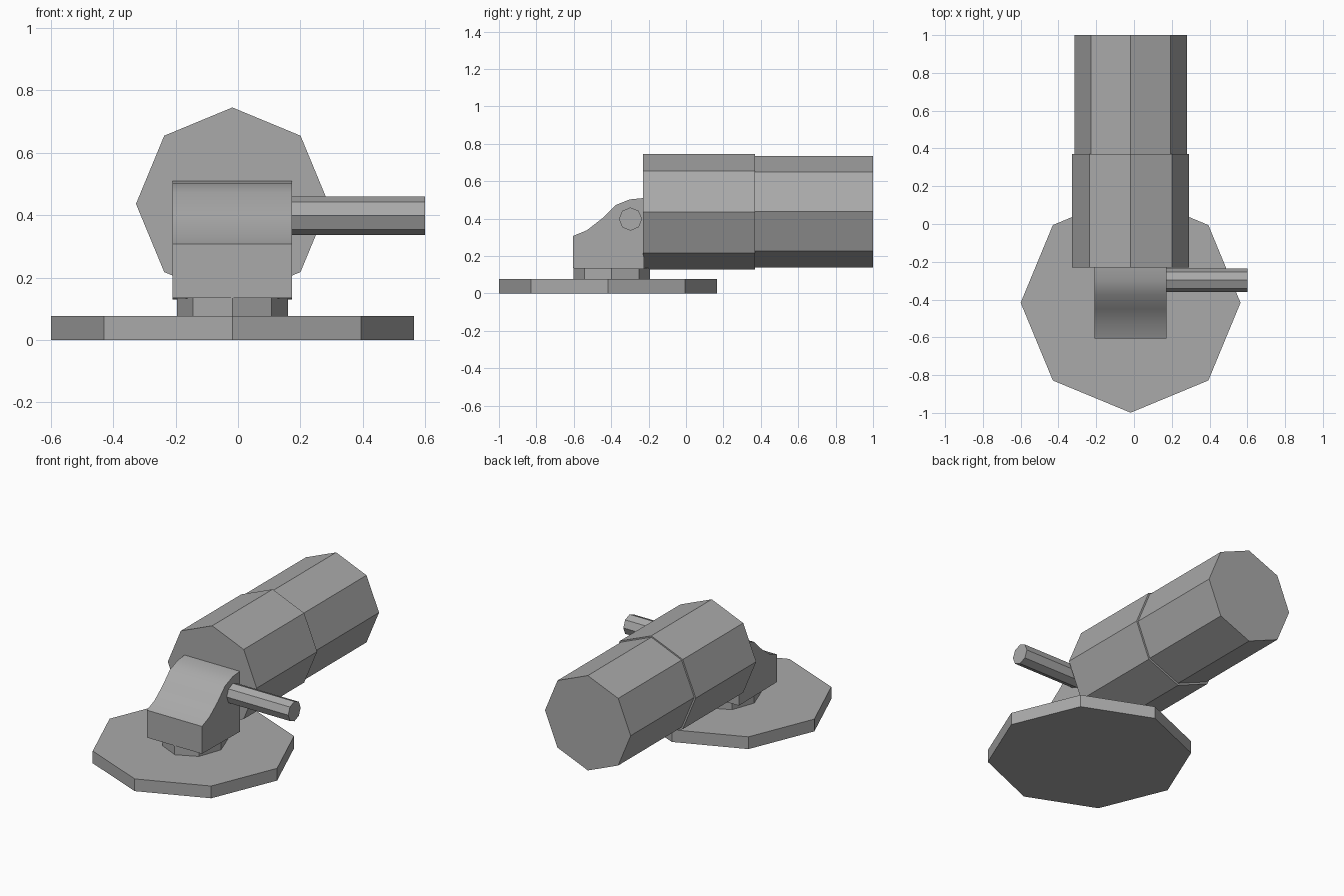
import bpy
import bmesh
import math
from mathutils import Vector

cube = bpy.data.objects.get("Cube")
if cube:
    bpy.data.objects.remove(cube, do_unlink=True)

GREY = (0.4, 0.4, 0.4, 1.0)
grey = bpy.data.materials.new("plain grey")
grey.use_nodes = True
grey.diffuse_color = GREY
grey.node_tree.nodes["Principled BSDF"].inputs["Base Color"].default_value = GREY

CX = -0.018  # shared centre line of the tap


def extrude_outline(name, start, end):
    """Prism between two matching rings of points."""
    bm = bmesh.new()
    a = [bm.verts.new(p) for p in start]
    b = [bm.verts.new(p) for p in end]
    n = len(a)
    bm.faces.new(a)
    bm.faces.new(b)
    for i in range(n):
        j = (i + 1) % n
        bm.faces.new((a[i], a[j], b[j], b[i]))
    bmesh.ops.recalc_face_normals(bm, faces=bm.faces)
    mesh = bpy.data.meshes.new(name)
    bm.to_mesh(mesh)
    bm.free()
    mesh.materials.append(grey)
    obj = bpy.data.objects.new(name, mesh)
    bpy.context.collection.objects.link(obj)
    return obj


def octagon(name, start, axis, length, r1, r2=None):
    """Eight-sided prism along x, y or z, with corners on the cross axes."""
    r2 = r2 or r1
    u, v = [i for i in range(3) if i != axis]
    ring = []
    for k in range(8):
        p = Vector(start)
        p[u] += r1 * math.cos(k * math.pi / 4)
        p[v] += r2 * math.sin(k * math.pi / 4)
        ring.append(p)
    shift = Vector((0, 0, 0))
    shift[axis] = length
    return extrude_outline(name, ring, [p + shift for p in ring])


# Floor plate and short neck
octagon("base_plate", (CX, -0.417, 0), 2, 0.077, 0.582)
octagon("neck", (CX, -0.397, 0.077), 2, 0.058, 0.178, 0.205)

# Block with a curved upper front
profile = [(-0.605, 0.135), (-0.605, 0.307), (-0.53, 0.338), (-0.45, 0.4),
           (-0.376, 0.473), (-0.3, 0.503), (-0.23, 0.51), (-0.225, 0.13)]
body = extrude_outline("body", [(-0.21, y, z) for y, z in profile],
                       [(0.173, y, z) for y, z in profile])
bpy.ops.object.select_all(action="DESELECT")
body.select_set(True)
bpy.context.view_layer.objects.active = body
bpy.ops.object.shade_smooth_by_angle(angle=math.radians(35))

# Barrel in two sections, the rear one slightly slimmer
octagon("front_barrel", (CX, -0.23, 0.436), 1, 0.6, 0.309)
octagon("rear_barrel", (CX, 0.37, 0.438), 1, 0.63, 0.298)

# Side handle
octagon("handle", (0.17, -0.297, 0.398), 0, 0.43, 0.062)
